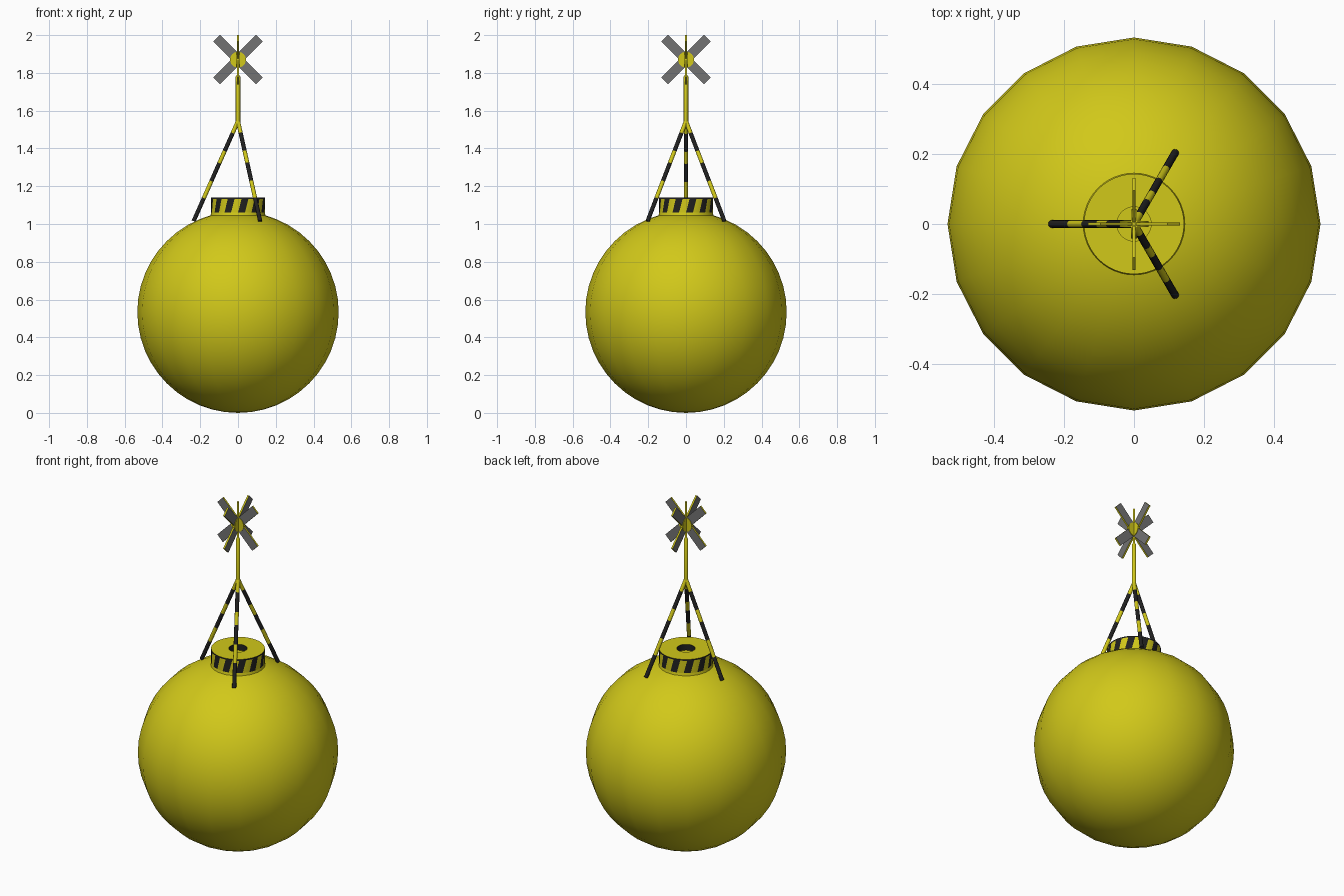
import bpy, bmesh
from math import sin, cos, pi, radians
from mathutils import Vector, Matrix

if "Cube" in bpy.data.objects:
    bpy.data.objects.remove(bpy.data.objects["Cube"])


def material(name, rgb):
    m = bpy.data.materials.new(name)
    m.diffuse_color = (*rgb, 1)
    m.use_nodes = True
    m.node_tree.nodes["Principled BSDF"].inputs["Base Color"].default_value = m.diffuse_color
    return m


YELLOW = material("yellow", (0.64, 0.58, 0.01))
BLACK = material("black", (0.015, 0.015, 0.015))
GREY = material("grey", (0.17, 0.17, 0.17))


def finish(bm, name, mats, smooth=True):
    bmesh.ops.recalc_face_normals(bm, faces=bm.faces)
    me = bpy.data.meshes.new(name)
    bm.to_mesh(me)
    bm.free()
    for m in mats:
        me.materials.append(m)
    ob = bpy.data.objects.new(name, me)
    bpy.context.collection.objects.link(ob)
    if smooth:
        bpy.ops.object.select_all(action='DESELECT')
        ob.select_set(True)
        bpy.context.view_layer.objects.active = ob
        bpy.ops.object.shade_smooth_by_angle(angle=radians(35))
    return ob


def lathe(name, profile, sides, mats, pick=lambda i, j: 0, twist=None):
    """Spin (radius, z) points about z; pick(row, column) gives the material."""
    bm = bmesh.new()
    rings = []
    for i, (r, z) in enumerate(profile):
        t = twist[i] if twist else 0
        if r == 0:
            rings.append([bm.verts.new((0, 0, z))] * sides)
        else:
            rings.append([bm.verts.new((r * cos(2 * pi * (j + t) / sides),
                                        r * sin(2 * pi * (j + t) / sides), z))
                          for j in range(sides)])
    for i in range(len(rings) - 1):
        a, b = rings[i], rings[i + 1]
        for j in range(sides):
            k = (j + 1) % sides
            f = bm.faces.new(list(dict.fromkeys((a[j], a[k], b[k], b[j]))))
            f.material_index = pick(i, j)
    return finish(bm, name, mats)


# Round float body
R, RINGS = 0.533, 24
lathe("float_body",
      [(0 if i in (0, RINGS) else R * sin(pi * i / RINGS), R - R * cos(pi * i / RINGS))
       for i in range(RINGS + 1)], 20, [YELLOW])

# Neck under the cap
lathe("neck", [(0, 1.02), (0.15, 1.02), (0.142, 1.062), (0, 1.062)], 48, [YELLOW])


# Cap with slanted hazard stripes and a recessed centre
def cap_colour(row, col):
    if row == 1:
        return 1 if col % 4 < 2 else 0
    return 1 if row in (2, 4) else 0


lathe("striped_cap",
      [(0, 1.06), (0.143, 1.06), (0.143, 1.132), (0.143, 1.14),
       (0.049, 1.14), (0.049, 1.105), (0, 1.105)],
      48, [YELLOW, BLACK], cap_colour, twist=[0, 0, 1, 1, 1, 1, 1])

# Three striped tripod legs
apex = Vector((0, 0, 1.545))
stops = [0, 0.12, 0.3, 0.42, 0.6, 0.77, 1]
for n, ang in enumerate((60, 180, 300)):
    foot = Vector((0.235 * cos(radians(ang)), 0.235 * sin(radians(ang)), 1.015))
    d = foot - apex
    prof = [(0, 0)] + [(0.011, s * d.length) for s in stops] + [(0, d.length)]
    leg = lathe(f"tripod_leg_{n + 1}", prof, 12, [YELLOW, BLACK],
                lambda i, j: 1 if i in (2, 4, 6, 7) else 0)
    leg.matrix_world = Matrix.Translation(apex) @ d.to_track_quat('Z', 'Y').to_matrix().to_4x4()

# Mast, thinner towards the tip
lathe("mast", [(0, 1.52), (0.012, 1.52), (0.012, 1.78), (0.006, 1.79), (0.006, 2.0), (0, 2.0)],
      12, [YELLOW])

# Two crossed topmarks at right angles, grey faces with yellow edges
for name, turn in (("front", 0), ("side", pi / 2)):
    place = Matrix.Translation((0, 0, 1.87)) @ Matrix.Rotation(turn, 4, 'Z')
    for n, tilt in enumerate((pi / 4, -pi / 4)):
        bm = bmesh.new()
        bmesh.ops.create_cube(bm, size=1, matrix=Matrix.Diagonal((0.32, 0.01, 0.05, 1)))
        bm.normal_update()
        for f in bm.faces:
            f.material_index = 0 if abs(f.normal.y) > 0.5 else 1
        bar = finish(bm, f"{name}_cross_bar_{n + 1}", [GREY, YELLOW], smooth=False)
        bar.matrix_world = place @ Matrix.Rotation(tilt, 4, 'Y')
    hub = lathe(f"{name}_cross_hub", [(0, -0.008), (0.042, -0.008), (0.042, 0.008), (0, 0.008)],
                24, [YELLOW])
    hub.matrix_world = place @ Matrix.Rotation(pi / 2, 4, 'X')
